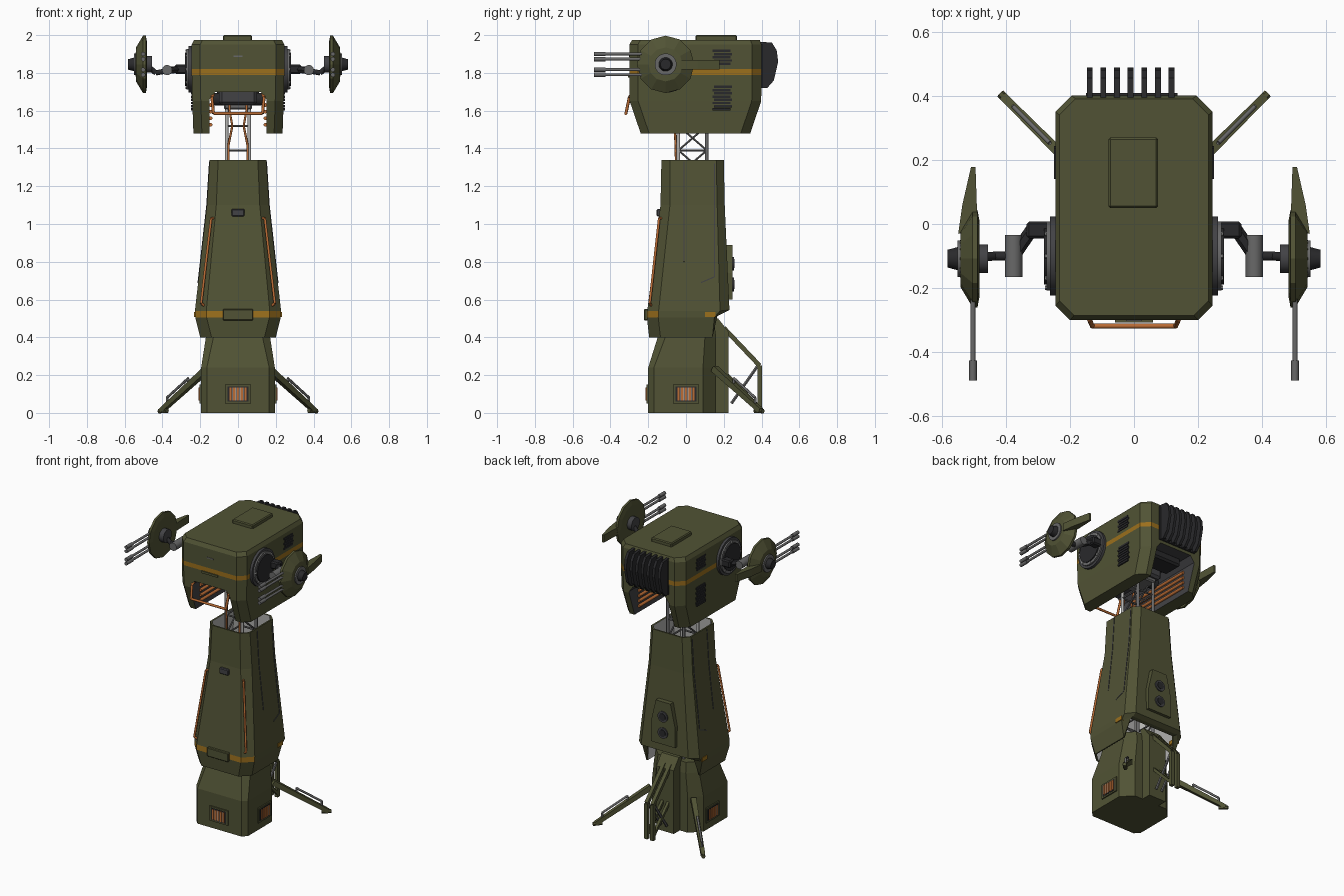
import bpy, bmesh, math
from mathutils import Vector, Matrix

if "Cube" in bpy.data.objects:
    bpy.data.objects.remove(bpy.data.objects["Cube"])

def material(name, c):
    m = bpy.data.materials.new(name)
    m.diffuse_color = (*c, 1)
    m.use_nodes = True
    m.node_tree.nodes["Principled BSDF"].inputs["Base Color"].default_value = m.diffuse_color
    return m

OLIVE = material("olive paint", (.082, .086, .035))
GOLD = material("gold stripe", (.33, .16, .012))
ORANGE = material("orange pipe", (.50, .15, .035))
BLACK = material("black metal", (.022, .022, .024))
DARK = material("dark grey metal", (.055, .055, .06))
GREY = material("grey metal", (.14, .14, .14))
LIGHT = material("light grey metal", (.45, .45, .44))

def finish(name, bm, mats, recalc=True):
    if recalc:
        bmesh.ops.recalc_face_normals(bm, faces=bm.faces[:])
    me = bpy.data.meshes.new(name)
    bm.to_mesh(me)
    bm.free()
    for m in (mats if isinstance(mats, list) else [mats]):
        me.materials.append(m)
    ob = bpy.data.objects.new(name, me)
    bpy.context.collection.objects.link(ob)
    return ob

def box(name, mat, a, b, bevel=0):
    bm = bmesh.new()
    bmesh.ops.create_cube(bm, size=1)
    for v in bm.verts:
        v.co = Vector([(p + q) / 2 + c * abs(q - p) for p, q, c in zip(a, b, v.co)])
    if bevel:
        bmesh.ops.bevel(bm, geom=bm.edges[:], offset=bevel, segments=1, affect='EDGES')
    return finish(name, bm, mat)

def rod(name, mat, a, b, r, n=10, r2=None):
    a, b = Vector(a), Vector(b)
    bm = bmesh.new()
    q = (b - a).to_track_quat('Z', 'Y').to_matrix().to_4x4()
    turn = Matrix.Rotation(math.pi / n, 4, 'Z')
    bmesh.ops.create_cone(bm, cap_ends=True, segments=n, radius1=r, radius2=r if r2 is None else r2,
                          depth=(b - a).length, matrix=Matrix.Translation((a + b) / 2) @ q @ turn)
    if n >= 8:
        for f in bm.faces:
            f.smooth = len(f.verts) == 4
    return finish(name, bm, mat)

def path(name, mat, pts, r, n=8):
    for p, q in zip(pts, pts[1:]):
        rod(name, mat, p, q, r, n)

def loft(name, mats, rings, cap=True, rule=None):
    bm = bmesh.new()
    vs = [[bm.verts.new(p) for p in ring] for ring in rings]
    n = len(vs[0])
    for a, b in zip(vs, vs[1:]):
        for i in range(n):
            j = (i + 1) % n
            bm.faces.new((a[i], a[j], b[j], b[i]))
    if cap:
        bm.faces.new(vs[0][::-1])
        bm.faces.new(vs[-1])
    if rule:
        for f in bm.faces:
            f.material_index = rule(f.calc_center_median())
    return finish(name, bm, mats, cap)

def prism(name, mat, pts, axis, lo, hi):
    def put(p, d):
        p = list(p)
        p.insert(axis, d)
        return p
    return loft(name, mat, [[put(p, lo) for p in pts], [put(p, hi) for p in pts]])

def octagon(z, x, y0, y1, cf, cb, zb=None):
    zb = z if zb is None else zb
    return [(-x + cf, y0, z), (x - cf, y0, z), (x, y0 + cf, z), (x, y1 - cb, z),
            (x - cb, y1, zb), (-x + cb, y1, zb), (-x, y1 - cb, z), (-x, y0 + cf, z)]

# Base housing
loft("base_housing", OLIVE, [octagon(0, .195, -.2, .16, .03, .07), octagon(.24, .195, -.2, .16, .03, .07),
                             octagon(.4, .17, -.15, .16, .04, .06), octagon(.47, .165, -.14, .15, .04, .06)])
prism("base_back_panel", OLIVE, [(.14, 0), (.225, 0), (.225, .43), (.17, .5), (.14, .5)], 0, -.065, .065)

# Base vents with orange bars
def vent(name, place):
    def part(n, m, u, w, out):
        box(name + n, m, *place(u, w, out))
    part("_frame", OLIVE, (-.07, .07), (.05, .15), .008)
    part("_recess", BLACK, (-.056, .056), (.06, .14), .010)
    for i in range(5):
        u = -.04 + .02 * i
        part("_bar", ORANGE, (u - .006, u + .006), (.066, .134), .014)
        if i < 4:
            part("_slot", LIGHT, (u + .008, u + .012), (.066, .134), .011)

vent("front_vent", lambda u, w, o: ((u[0], -.2 - o, w[0]), (u[1], -.19, w[1])))
for s in (-1, 1):
    vent("side_vent", lambda u, w, o: ((s * .185, u[0], w[0]), (s * (.195 + o), u[1], w[1])))

# Tower shroud: hollow, light inside, stripe at the front
rings = [octagon(.4, .2, -.195, .17, .06, .03, .53), octagon(.505, .226, -.207, .20, .06, .05, .53),
         octagon(.54, .228, -.205, .23, .06, .05, .545), octagon(1.1, .165, -.135, .205, .05, .04),
         octagon(1.34, .15, -.13, .2, .045, .04)]
shroud = loft("tower_shroud", [OLIVE, LIGHT, GOLD, LIGHT], rings, False,
              lambda c: 2 if .505 < c.z < .54 and c.y < -.1 else 0)
solid = shroud.modifiers.new("wall", 'SOLIDIFY')
solid.thickness, solid.offset, solid.material_offset = .012, -1, 1

box("stripe_latch", OLIVE, (-.08, -.222, .49), (.08, -.19, .55), .004)
box("front_latch", DARK, (-.034, -.155, 1.04), (.034, -.12, 1.08), .005)
prism("speaker_panel", OLIVE, [(-.09, .6), (.09, .6), (.09, .74), (.055, .89), (-.055, .89), (-.09, .74)], 1, .19, .247)
for z in (.68, .79):
    rod("speaker_rim", DARK, (0, .24, z), (0, .254, z), .037, 16)
    rod("speaker_core", BLACK, (0, .25, z), (0, .258, z), .024, 16)

def side_x(z):
    return .15 + (1.34 - z) * .0625 if z > 1.1 else .165 + (1.1 - z) * .1125

for s in (-1, 1):
    # Corner pipes, stripe patches and side seams
    path("corner_pipe", ORANGE, [(s * .125, -.125, 1.03), (s * .142, -.142, 1.03),
                                 (s * .195, -.192, .58), (s * .175, -.18, .565)], .007)
    box("side_stripe", GOLD, (s * .2, .1, .508), (s * .232, .155, .535))
    for y, zs in ((.15, (.72, 1.1, 1.32)), (-.01, (.8, 1.1, 1.33))):
        path("side_seam", DARK, [(s * side_x(z), y, z) for z in zs], .004, 4)
    path("side_seam", DARK, [(s * side_x(.72), .15, .72), (s * side_x(.69), .08, .69)], .004, 4)

    # Diagonal rear legs with rails
    a, b = Vector((s * .16, .15, .235)), Vector((s * .405, .395, .012))
    rod("rear_leg", OLIVE, a, b, .024, 4, .018)
    rod("leg_foot", OLIVE, b - Vector((s * .03, .03, 0)), b + Vector((s * .012, .012, -.003)), .013, 6)
    up = Vector((0, 0, .042))
    p, q = a.lerp(b, .42), a.lerp(b, .88)
    path("leg_rail", GREY, [p, p + up, q + up, q], .007)

# Rear frame
for s in (-1, 1):
    x = .022 * s
    path("rear_frame", OLIVE, [(x, .2, .45), (x, .39, .25), (x, .39, .01)], .017, 4)
    path("rear_brace", OLIVE, [(x, .21, .21), (x, .39, .03)], .013, 4)
    path("rear_strut", GREY, [(x, .24, .05), (x, .38, .25)], .009, 6)

# Truss neck
corners = [(-.06, -.04), (.06, -.04), (.06, .11), (-.06, .11)]
for i, (x, y) in enumerate(corners):
    x2, y2 = corners[(i + 1) % 4]
    rod("neck_post", GREY if y > 0 else LIGHT, (x, y, .45), (x, y, 1.68), .010)
    for k in range(9):
        z = .48 + .13 * k
        rod("neck_rung", GREY, (x, y, z), (x2, y2, z), .006, 6)
        if i % 2:
            ends = ((x, y), (x2, y2)) if k % 2 else ((x2, y2), (x, y))
            rod("neck_diagonal", GREY, (*ends[0], z), (*ends[1], z + .13), .006, 6)
for s in (-1, 1):
    path("neck_cable", ORANGE, [(s * .05, -.05, 1.1), (s * .05, -.055, 1.42), (s * .03, -.06, 1.52),
                                (s * .045, -.06, 1.6), (s * .045, -.05, 1.68)], .006)

# Head shell with stripe and a tunnel cut through it
def ring(z, x, y0, y1):
    return octagon(z, x, y0, y1, .045, .05)

head = loft("head_shell", [OLIVE, GOLD, DARK],
            [ring(1.48, .236, -.24, .34), ring(1.65, .242, -.298, .398), ring(1.79, .245, -.3, .4),
             ring(1.82, .245, -.3, .4), ring(1.95, .245, -.3, .4), ring(1.975, .232, -.285, .39)],
            True, lambda c: 1 if 1.79 < c.z < 1.82 else 0)
cut = prism("tunnel_cutter", [OLIVE, GOLD, DARK],
            [(-.15, 1.4), (.15, 1.4), (.15, 1.66), (.12, 1.7), (-.12, 1.7), (-.15, 1.66)], 1, -.5, .6)
for f in cut.data.polygons:
    f.material_index = 2
cut.hide_render = True
cut.hide_viewport = True
mod = head.modifiers.new("tunnel", 'BOOLEAN')
mod.object, mod.operation, mod.solver = cut, 'DIFFERENCE', 'EXACT'

# Head fittings
box("top_hatch", OLIVE, (-.08, .05, 1.96), (.075, .27, 2.0), .006)
box("front_plate", OLIVE, (-.06, -.307, 1.775), (.06, -.29, 1.79))
box("front_slot", GREY, (-.025, -.303, 1.885), (.025, -.29, 1.892))
path("front_handle", ORANGE, [(-.13, -.285, 1.69), (-.138, -.3, 1.67), (-.13, -.318, 1.585), (.13, -.318, 1.585),
                              (.138, -.3, 1.67), (.13, -.285, 1.69)], .008)
box("back_plate", BLACK, (-.15, .39, 1.72), (.135, .408, 1.95))
for i in range(7):
    x = -.138 + .0425 * i
    prism("cooling_fin", BLACK, [(.39, 1.965), (.455, 1.96), (.48, 1.92), (.488, 1.86), (.465, 1.76), (.43, 1.72),
                                 (.39, 1.72)], 0, x - .009, x + .009)

# Neck joint and machinery under the head
box("neck_joint", DARK, (-.1, -.08, 1.63), (.1, .15, 1.72), .015)
box("neck_collar", GREY, (-.075, -.055, 1.605), (.075, .125, 1.64), .008)
rod("joint_axle", BLACK, (-.14, .035, 1.66), (.14, .035, 1.66), .035, 12)
box("rear_machinery", BLACK, (-.11, .18, 1.65), (.11, .32, 1.71), .012)

for s in (-1, 1):
    for i in range(4):
        z = 1.525 + .035 * i
        rod("inner_pipe", ORANGE, (s * .145, -.2, z), (s * .145, .3, z), .010)
    # Louvred side vents
    for z0, count in ((1.60, 8), (1.842, 5)):
        for i in range(count):
            z = z0 + .017 * i
            y = .14 + .008 * (i % 2)
            box("side_louvre", BLACK, (s * .235, y, z), (s * .249, y + .095, z + .013))

    # Shoulder bearing
    C = (-.1, 1.82)
    for r, x0, x1, m in ((.124, .235, .262, DARK), (.108, .25, .272, GREY), (.09, .26, .28, BLACK)):
        rod("shoulder_bearing", m, (s * x0, *C), (s * x1, *C), r, 24)
    for k in range(8):
        t = k * math.pi / 4
        y, z = C[0] + .098 * math.cos(t), C[1] + .098 * math.sin(t)
        rod("bearing_bolt", LIGHT, (s * .265, y, z), (s * .277, y, z), .007, 6)

    # Jointed gun arm
    box("arm_root", BLACK, (s * .265, -.045, 1.795), (s * .335, .008, 1.845), .008)
    path("arm_link", BLACK, [(s * .31, -.005, 1.82), (s * .385, -.115, 1.81)], .02, 6)
    rod("arm_actuator", GREY, (s * .375, -.165, 1.815), (s * .375, -.035, 1.815), .027, 14)
    path("arm_link", BLACK, [(s * .38, -.1, 1.81), (s * .435, -.1, 1.80), (s * .49, -.105, 1.845)], .015, 8)

    # Gun disc, hub and tail flap
    cy, cz = -.108, 1.845
    def circle(x, r):
        return [(s * x, cy + r * math.cos(t * math.pi / 6), cz + r * math.sin(t * math.pi / 6)) for t in range(12)]
    loft("gun_disc", OLIVE, [circle(.488, .06), circle(.482, .12), circle(.488, .152), circle(.503, .152),
                             circle(.54, .09), circle(.542, .05)])
    rod("hub_ring", GREY, (s * .535, cy, cz), (s * .55, cy, cz), .058, 20)
    rod("hub", BLACK, (s * .53, cy, cz), (s * .582, cy, cz), .042, 16, .028)
    rod("inner_hub", DARK, (s * .455, cy, cz), (s * .49, cy, cz), .045, 16)
    prism("tail_flap", OLIVE, [(s * .487, -.03), (s * .548, -.03), (s * .535, .06), (s * .508, .178),
                               (s * .494, .178)], 2, 1.817, 1.868)

    # Four barrels
    for z in (1.79, 1.817, 1.873, 1.9):
        rod("gun_barrel", GREY, (s * .502, -.2, z), (s * .502, -.43, z), .008)
        rod("barrel_tip", GREY, (s * .502, -.425, z), (s * .502, -.488, z), .012)
